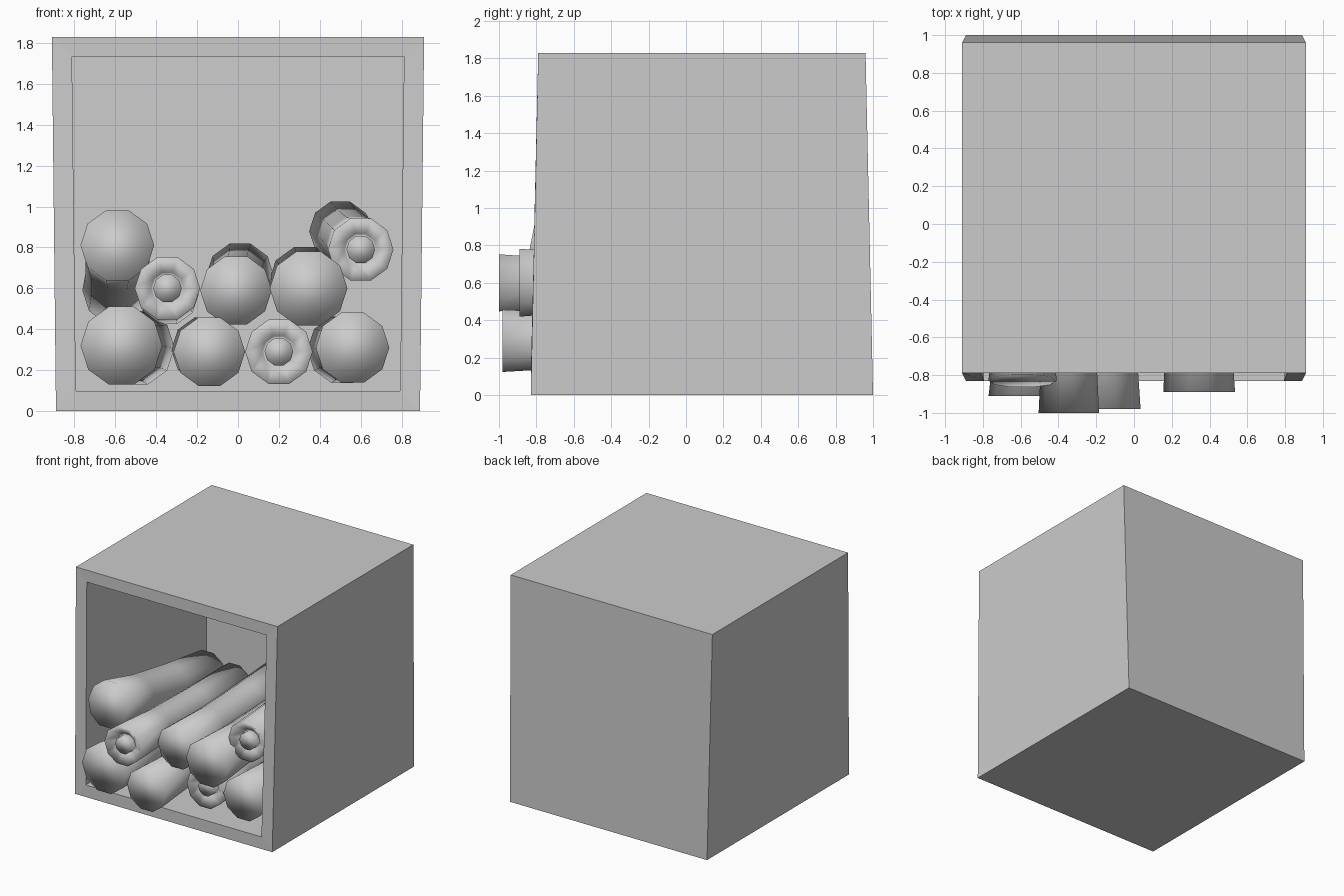
import bpy, bmesh, math
from mathutils import Vector

cube = bpy.data.objects.get("Cube")
if cube:
    bpy.data.objects.remove(cube, do_unlink=True)

grey = bpy.data.materials.new("plain_grey")
grey.use_nodes = True
colour = (0.6, 0.6, 0.6, 1)
grey.diffuse_color = colour
grey.node_tree.nodes["Principled BSDF"].inputs["Base Color"].default_value = colour


def finish(bm, name, smooth):
    bmesh.ops.recalc_face_normals(bm, faces=bm.faces)
    for f in bm.faces:
        f.smooth = smooth
    mesh = bpy.data.meshes.new(name)
    bm.to_mesh(mesh)
    bm.free()
    mesh.materials.append(grey)
    obj = bpy.data.objects.new(name, mesh)
    bpy.context.collection.objects.link(obj)
    return obj


# Tapered open-fronted box
bm = bmesh.new()
bmesh.ops.create_cube(bm, size=2)
for v in bm.verts:
    top = v.co.z > 0
    v.co.x *= 0.91 if top else 0.89
    v.co.y = 0.085 + v.co.y * (0.875 if top else 0.915)
    v.co.z = 1.83 if top else 0
front = min(bm.faces, key=lambda f: f.calc_center_median().y)
bmesh.ops.inset_region(bm, faces=[front], thickness=0.138)
hollow = bmesh.ops.extrude_face_region(bm, geom=[front])
bmesh.ops.translate(bm, vec=(0, 1.55, 0),
                    verts=[g for g in hollow["geom"] if isinstance(g, bmesh.types.BMVert)])
if front.is_valid:
    bmesh.ops.delete(bm, geom=[front], context='FACES')
finish(bm, "open_box", False)


def roll(name, start, end, radius, cored=False, tilt=0.0, sides=10):
    """Slightly waisted roll from start to end; cored ones get a dished end and a rod."""
    a, b = Vector(start), Vector(end)
    bm = bmesh.new()

    def ring(t, r, push=0.0, lean=0.0):
        c = a.lerp(b, t) + Vector((0, push, 0))
        points = [(math.cos(k * math.tau / sides), math.sin(k * math.tau / sides))
                  for k in range(sides)]
        return [bm.verts.new(c + Vector((x * r, z * r * lean, z * r))) for x, z in points]

    def bridge(p, q):
        for k in range(sides):
            j = (k + 1) % sides
            bm.faces.new((p[k], p[j], q[j], q[k]))

    rings = [ring(0, radius, 0, tilt), ring(0.3, radius * 0.87),
             ring(0.65, radius * 0.87), ring(1, radius * 0.95)]
    if cored:
        # Dished end, then a short rod standing in it
        rings = [ring(0, 0.07, 0.01), ring(0, 0.07, 0.07),
                 ring(0, 0.08, 0.06)] + rings
    for p, q in zip(rings, rings[1:]):
        bridge(p, q)
    bm.faces.new(rings[0])
    bm.faces.new(rings[-1])
    return finish(bm, name, True)


# Stacked rolls: lower row, middle row, upper row
roll("lower_roll_far_right", (-0.57, -0.91, 0.32), (-0.50, 0.45, 0.31), 0.20)
roll("lower_roll_right", (-0.14, -0.98, 0.29), (-0.16, 0.42, 0.30), 0.175)
roll("lower_roll_left", (0.20, -0.71, 0.29), (0.20, 0.60, 0.29), 0.165, cored=True)
roll("lower_roll_far_left", (0.56, -0.73, 0.31), (0.51, 0.60, 0.30), 0.18)
roll("middle_roll_right", (-0.345, -1.0, 0.60), (-0.345, 0.45, 0.57), 0.16, cored=True)
roll("middle_roll_centre", (-0.01, -0.77, 0.59), (0.01, 0.60, 0.66), 0.175)
roll("middle_roll_left", (0.345, -0.89, 0.60), (0.33, 0.50, 0.63), 0.19)
roll("upper_roll_right", (-0.59, -0.83, 0.81), (-0.59, 0.45, 0.59), 0.18, tilt=0.2)
roll("upper_roll_left", (0.60, -0.75, 0.79), (0.50, 0.60, 0.88), 0.16, cored=True)
